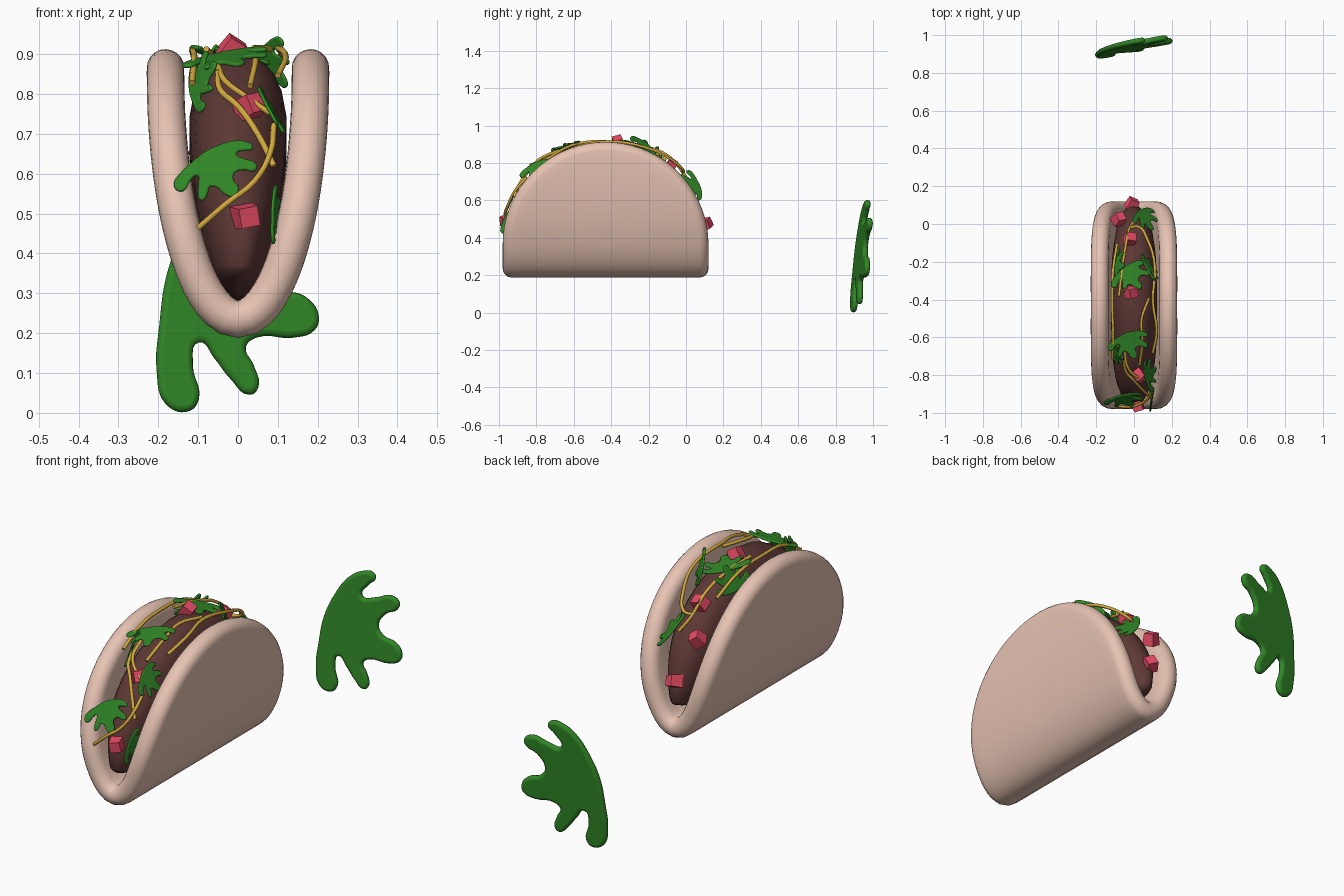
import bpy, bmesh
from math import sin, cos, pi, sqrt, radians
from mathutils import Vector, Matrix, Euler

if "Cube" in bpy.data.objects:
    bpy.data.objects.remove(bpy.data.objects["Cube"])

YC, ZC, R, T = -0.43, 0.37, 0.55, 0.047   # side disc centre, radius, half shell thickness


def material(name, rgb):
    m = bpy.data.materials.new(name)
    m.diffuse_color = (*rgb, 1)
    m.use_nodes = True
    m.node_tree.nodes["Principled BSDF"].inputs["Base Color"].default_value = m.diffuse_color
    return m


DOUGH = material("dough", (0.80, 0.55, 0.45))
MEAT = material("meat", (0.11, 0.04, 0.035))
GREEN = material("lettuce", (0.03, 0.24, 0.02))
YELLOW = material("cheese", (0.65, 0.40, 0.05))
RED = material("tomato", (0.80, 0.07, 0.13))


def add(name, data, mat, matrix=None):
    ob = bpy.data.objects.new(name, data)
    bpy.context.collection.objects.link(ob)
    data.materials.append(mat)
    if matrix:
        ob.matrix_world = matrix
    return ob


def loft(name, rings, mat):
    """Closed rings joined by quads; degenerate end rings collapse."""
    bm = bmesh.new()
    vs = [[bm.verts.new(p) for p in ring] for ring in rings]
    n = len(rings[0])
    for a, b in zip(vs, vs[1:]):
        for i in range(n):
            j = (i + 1) % n
            bm.faces.new((a[i], a[j], b[j], b[i]))
    bmesh.ops.remove_doubles(bm, verts=bm.verts, dist=0.0005)
    bmesh.ops.recalc_face_normals(bm, faces=bm.faces)
    for f in bm.faces:
        f.smooth = True
    me = bpy.data.meshes.new(name)
    bm.to_mesh(me)
    bm.free()
    return add(name, me, mat)


# Folded shell: a rounded stadium sheet wrapped around an elliptical fold
FA, FB, FZ = 0.182, 0.615, 0.85
table, s = [(0, 0)], 0
for i in range(1, 500):
    t = i * 0.004
    s += 0.004 * sqrt((FA * cos(t)) ** 2 + (FB * sin(t)) ** 2)
    table.append((s, t))


def fold(s, y, h):
    k = next(i for i, e in enumerate(table) if e[0] >= abs(s))
    t = table[k][1]
    if k:
        (s0, t0), (s1, t1) = table[k - 1], table[k]
        t = t0 + (t1 - t0) * (abs(s) - s0) / (s1 - s0)
    n = Vector((FB * sin(t), -FA * cos(t))).normalized()
    x, z = FA * sin(t) + n.x * h, FZ - FB * cos(t) + n.y * h
    return (x if s >= 0 else -x, YC + y, z)


L = next(s for s, t in table if FZ - FB * cos(t) >= ZC)
N, M = 36, 14


def stadium(r, h):
    pts = [(L + r * sin(pi * i / N), r * cos(pi * i / N)) for i in range(N + 1)]
    pts += [(L - 2 * L * i / M, -r) for i in range(1, M)]
    pts += [(-L - r * sin(pi * i / N), -r * cos(pi * i / N)) for i in range(N + 1)]
    pts += [(-L + 2 * L * i / M, r) for i in range(1, M)]
    return [fold(s, y, h) for s, y in pts]


core = [0, 0.1, 0.2, 0.3, 0.4, 0.46]
profile = [(r, T) for r in core]
profile += [(R - T + T * sin(pi * i / 10), T * cos(pi * i / 10)) for i in range(11)]
profile += [(r, -T) for r in reversed(core)]
loft("taco_shell", [stadium(r, h) for r, h in profile], DOUGH)

# Meat filling: domed slab that follows the inside of the fold
rings = []
steps = [0, 0.25, 0.5, 0.7, 0.82, 0.9, 0.95, 0.985, 1]
for sgn, f in [(-1, f) for f in steps] + [(1, f) for f in reversed(steps[:-1])]:
    ring = []
    for i in range(48):
        a = 2 * pi * i / 48
        bump = 1 + 0.012 * sin(5 * a + sgn) * f
        z = ZC + f * bump * sin(a) * (0.53 if sin(a) > 0 else 0.09)
        w = 0.132 * sqrt(max(0, 1 - (max(0, 0.85 - z) / 0.575) ** 2))
        ring.append((sgn * w * sqrt(1 - f ** 6), YC - f * bump * 0.535 * cos(a), z))
    rings.append(ring)
loft("meat_filling", rings, MEAT)


# Placement on the dome: angle 0 = front, 90 = top, 180 = back
def dome(x, deg, lift=0.0):
    a = radians(deg)
    r = 0.54 + lift
    return Vector((x, YC - r * cos(a), ZC + r * sin(a)))


def frame(pos, X, V, rot=(0, 0, 0), scale=1.0):
    n = X.cross(V).normalized()
    X = V.cross(n).normalized()
    m = Matrix((X, V.normalized(), n)).transposed()
    m = m @ Euler([radians(d) for d in rot]).to_matrix()
    return Matrix.Translation(pos) @ m.to_4x4() @ Matrix.Scale(scale, 4)


def on_dome(x, deg, lift, rot, scale):
    a = radians(deg)
    return frame(dome(x, deg, lift), Vector((1, 0, 0)), Vector((0, sin(a), cos(a))), rot, scale)


# Lettuce leaves: one lobed outline, filled and rounded
LEAF = [(-.185, .02), (-.13, 0), (-.10, .03), (-.115, .12), (-.10, .175), (-.06, .135),
        (-.02, .085), (.03, .045), (.052, .065), (.04, .12), (.02, .165), (.05, .19),
        (.14, .19), (.195, .21), (.205, .25), (.17, .295), (.11, .315), (.085, .355),
        (.12, .42), (.172, .45), (.18, .485), (.14, .51), (.06, .485), (.0, .48),
        (.03, .54), (.06, .575), (.045, .6), (-.01, .595), (-.075, .55), (-.135, .46),
        (-.18, .35), (-.2, .22), (-.207, .1)]


def leaf(name, matrix):
    cu = bpy.data.curves.new(name, 'CURVE')
    cu.dimensions, cu.fill_mode = '2D', 'BOTH'
    cu.bevel_depth, cu.offset, cu.bevel_resolution = 0.015, -0.015, 2
    cu.resolution_u = 5
    sp = cu.splines.new('BEZIER')
    sp.bezier_points.add(len(LEAF) - 1)
    sp.use_cyclic_u = True
    for p, (x, z) in zip(sp.bezier_points, LEAF):
        p.co = (x, z - 0.3, 0)
        p.handle_left_type = p.handle_right_type = 'AUTO'
    add(name, cu, GREEN, matrix)


leaf("loose_lettuce_leaf",
     frame(Vector((0, 0.942, 0.3)), Vector((1, 0.17, 0)), Vector((0, 0.08, 1))))
for i, (x, deg, lift, rot, sc) in enumerate([
        (-.045, 25, .015, (0, 0, -40), .36), (-.01, 106, .005, (0, 10, -35), .36),
        (-.02, 68, .02, (0, -10, -50), .36), (.095, 14, -.03, (0, 80, 0), .27),
        (.085, 47, -.01, (0, 65, 20), .3), (-.09, 62, -.01, (0, -60, 15), .3),
        (-.085, 113, -.005, (0, -60, 0), .32), (.085, 112, -.005, (0, 60, 30), .3),
        (.065, 146, .01, (0, 45, -20), .32)]):
    leaf(f"lettuce_piece_{i + 1}", on_dome(x, deg, lift, rot, sc))

# Grated cheese strands: (x, dome angle, lift)
STRANDS = [
    [(-.10, 10, .0), (-.03, 16, .02), (.04, 22, .02), (.08, 30, .02), (.09, 40, .01)],
    [(.09, 27, .01), (.05, 36, .02), (0, 45, .025), (-.045, 52, .02), (-.05, 60, .02)],
    [(.08, 44, .01), (.02, 48, .03), (-.03, 54, .03), (-.05, 64, .015)],
    [(-.115, 58, .0), (-.11, 72, .01), (-.115, 90, .0), (-.11, 110, .015), (-.09, 126, .01)],
    [(.03, 55, .01), (.045, 70, .015), (.04, 82, .01), (.08, 94, .005)],
    [(.10, 62, .0), (.12, 75, .0), (.10, 92, .005), (.11, 112, .015), (.07, 128, .03),
     (.02, 137, .03), (-.02, 137, .02)],
    [(-.08, 95, .005), (-.06, 112, .02), (-.04, 126, .035), (-.02, 138, .02), (.02, 146, .01)],
]
for i, pts in enumerate(STRANDS):
    cu = bpy.data.curves.new("cheese", 'CURVE')
    cu.dimensions, cu.bevel_depth, cu.bevel_resolution, cu.resolution_u = '3D', 0.008, 1, 4
    cu.use_fill_caps = True
    sp = cu.splines.new('BEZIER')
    sp.bezier_points.add(len(pts) - 1)
    for p, q in zip(sp.bezier_points, pts):
        p.co = dome(*q)
        p.handle_left_type = p.handle_right_type = 'AUTO'
    add(f"cheese_strand_{i + 1}", cu, YELLOW)

# Diced tomato
for i, (x, deg, rot) in enumerate([
        (.02, 13, (20, 15, 15)), (.03, 47, (35, 20, 40)), (-.015, 97, (25, 30, 20)),
        (-.02, 130, (10, 20, 5)), (-.08, 147, (30, 10, 35)), (-.01, 169, (15, 25, 20))]):
    me = bpy.data.meshes.new("tomato")
    bm = bmesh.new()
    bmesh.ops.create_cube(bm, size=1.0)
    for v in bm.verts:
        if v.co.z > 0:
            v.co.xy *= 0.85
    bm.to_mesh(me)
    bm.free()
    add(f"tomato_cube_{i + 1}", me, RED, on_dome(x, deg, 0.005, rot, 0.058))
